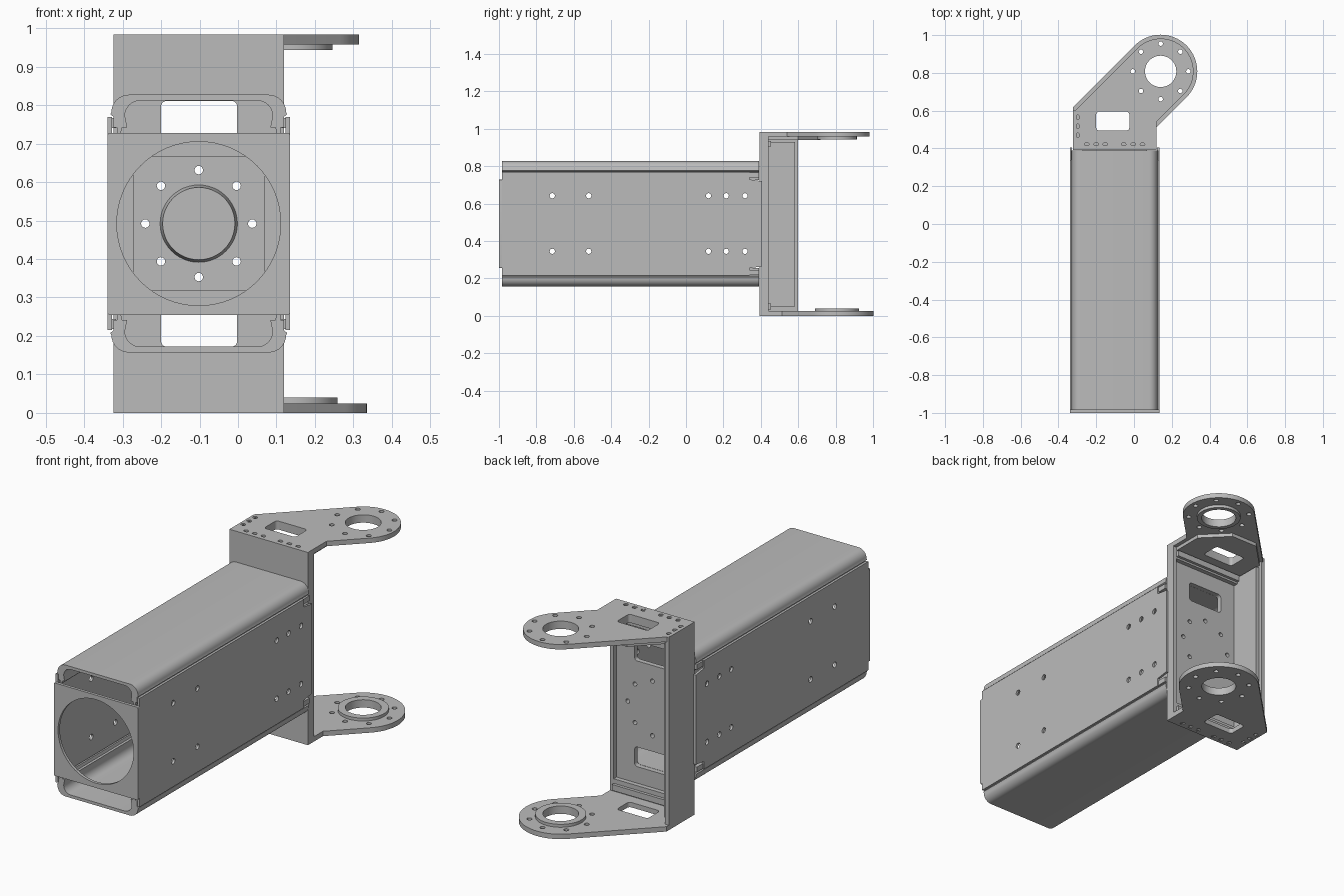
import bpy, bmesh, math
from mathutils import Matrix

if "Cube" in bpy.data.objects:
    bpy.data.objects.remove(bpy.data.objects["Cube"], do_unlink=True)

metal = bpy.data.materials.new("satin_grey_metal")
metal.use_nodes = True
GREY = (0.5, 0.5, 0.5, 1)
metal.diffuse_color = GREY
metal.node_tree.nodes["Principled BSDF"].inputs["Base Color"].default_value = GREY

# Sketch planes: columns send sketch u, v and depth to world axes
PLANES = {
    "x": Matrix(((0, 0, 1), (1, 0, 0), (0, 1, 0))),
    "y": Matrix(((1, 0, 0), (0, 0, 1), (0, 1, 0))),
    "z": Matrix.Identity(3),
}


def arc(cx, cy, r, a0, a1, n=12):
    angles = [math.radians(a0 + (a1 - a0) * i / n) for i in range(n + 1)]
    return [(cx + r * math.cos(a), cy + r * math.sin(a)) for a in angles]


def circle(cx, cy, r, n=48):
    return arc(cx, cy, r, 0, 360, n)[:-1]


def bolt_circle(cx, cy, ring, r):
    return [circle(*p, r, 16) for p in circle(cx, cy, ring, 8)]


def rect(u0, v0, u1, v1, r=0):
    if not r:
        return [(u0, v0), (u1, v0), (u1, v1), (u0, v1)]
    return (arc(u1 - r, v1 - r, r, 0, 90, 6) + arc(u0 + r, v1 - r, r, 90, 180, 6)
            + arc(u0 + r, v0 + r, r, 180, 270, 6) + arc(u1 - r, v0 + r, r, 270, 360, 6))


def plate(name, axis, lo, hi, outline, holes=()):
    """Extrude a flat outline with holes between lo and hi along an axis."""
    curve = bpy.data.curves.new(name, "CURVE")
    curve.dimensions = "2D"
    curve.fill_mode = "BOTH"
    curve.extrude = (hi - lo) / 2
    for loop in [outline, *holes]:
        s = curve.splines.new("POLY")
        s.points.add(len(loop) - 1)
        for p, (u, v) in zip(s.points, loop):
            p.co = (u, v, 0, 1)
        s.use_cyclic_u = True
    temp = bpy.data.objects.new(name + "_sketch", curve)
    bpy.context.collection.objects.link(temp)
    bpy.context.view_layer.update()
    mesh = bpy.data.meshes.new_from_object(temp.evaluated_get(bpy.context.evaluated_depsgraph_get()))
    bpy.data.objects.remove(temp, do_unlink=True)
    bpy.data.curves.remove(curve)
    mesh.transform(Matrix.Translation((0, 0, (lo + hi) / 2)))
    mesh.transform(PLANES[axis].to_4x4())
    return finish(name, mesh)


def finish(name, mesh):
    bm = bmesh.new()
    bm.from_mesh(mesh)
    bmesh.ops.remove_doubles(bm, verts=bm.verts, dist=0.00005)
    bmesh.ops.recalc_face_normals(bm, faces=bm.faces)
    bm.to_mesh(mesh)
    bm.free()
    mesh.name = name
    mesh.materials.clear()
    mesh.materials.append(metal)
    obj = bpy.data.objects.new(name, mesh)
    bpy.context.collection.objects.link(obj)
    bpy.ops.object.select_all(action="DESELECT")
    obj.select_set(True)
    bpy.context.view_layer.objects.active = obj
    bpy.ops.object.shade_smooth_by_angle(angle=math.radians(35))
    return obj


CX, CZ = -0.102, 0.492    # tube centre
HALF = 0.237              # tube half width

# Side walls with bolt holes and notched ends
half_wall = [(0.34, 0.277), (0.34, 0.237), (0.405, 0.228)]
upper = [(-1, 0.232), (-0.985, 0.232), (-0.985, 0.277)] + half_wall
wall = ([(y, CZ + d) for y, d in upper] + [(y, CZ - d) for y, d in reversed(upper)])
wall_holes = [circle(y, z, 0.014, 16)
              for y in (-0.715, -0.52, 0.12, 0.215, 0.315) for z in (0.345, 0.642)]
for side, name in ((-1, "right_wall"), (1, "left_wall")):
    a, b = sorted((CX + side * HALF, CX + side * (HALF - 0.012)))
    plate(name, "x", a, b, wall, wall_holes)

# Front ring plate
plate("front_plate", "y", -1, -0.985, rect(CX - HALF, 0.255, CX + HALF, 0.728, 0.006),
      [circle(CX, CZ, 0.213, 64)])

# Top and bottom channels: rounded shell with hooked legs
right_half = ([(0.186, 0.25), (0.199, 0.25), (0.203, 0.235), (0.212, 0.235), (0.212, 0.25),
               (0.222, 0.25), (0.222, 0.278), (0.23, 0.284)]
              + arc(0.182, 0.29, 0.045, 0, 90, 8))
inner = arc(0.152, 0.28, 0.04, 90, 0, 8)
outer = right_half + [(-x, z) for x, z in reversed(right_half)]
shell = outer + [(-x, z) for x, z in reversed(inner)] + inner
for s, name in ((1, "top_channel"), (-1, "bottom_channel")):
    plate(name, "y", -0.985, 0.39, [(CX + x, CZ + s * z) for x, z in shell])
    # Small retaining clips at the rear corners
    for side in (-1, 1):
        a, b = sorted((CX + side * 0.232, CX + side * 0.215))
        c, d = sorted((CZ + s * 0.248, CZ + s * 0.274))
        plate(name + "_clip", "x", a, b, rect(0.34, c, 0.39, d))

# Upright bracket plate behind the tube
windows = [rect(-0.2, z, -0.002, z + 0.1, 0.015) for z in (0.172, 0.711)]
bolts = bolt_circle(CX, CZ, 0.139, 0.011)
plate("bracket_back", "y", 0.392, 0.417, rect(-0.323, 0.002, 0.12, 0.981), windows + bolts)
plate("mount_pad", "y", 0.382, 0.392, rect(-0.273, 0.318, 0.07, 0.667), bolts)
plate("bracket_side", "x", -0.323, -0.303, rect(0.392, 0.002, 0.6, 0.981))
plate("bracket_lip", "x", 0.1, 0.12, rect(0.392, 0.002, 0.44, 0.981))
plate("side_liner", "x", -0.303, -0.285, rect(0.417, 0.05, 0.583, 0.93))
for z, name in ((0.025, "lower_ledge"), (0.895, "upper_ledge")):
    plate(name, "z", z, z + 0.063, rect(-0.303, 0.417, 0.1, 0.44))
    plate(name + "_step", "z", z + 0.01, z + 0.04, rect(-0.303, 0.44, 0.1, 0.455))

# Tapered centre boss on the mount pad
bm = bmesh.new()
bmesh.ops.create_cone(bm, cap_ends=True, segments=48, radius1=0.101, radius2=0.094, depth=0.035,
                      matrix=Matrix.Translation((CX, 0.367, CZ)) @ Matrix.Rotation(math.pi / 2, 4, "X"))
boss = bpy.data.meshes.new("centre_boss")
bm.to_mesh(boss)
bm.free()
finish("centre_boss", boss)

# Hinge arms with bearing rings
AX, AY = 0.141, 0.808
screw_spots = ([(-0.3, y) for y in (0.47, 0.518, 0.565)]
               + [(x, 0.42) for x in (-0.25, -0.2, -0.152, -0.055, -0.005, 0.045)])
arm_window = rect(-0.2, 0.495, -0.025, 0.595, 0.015)
bore = circle(AX, AY, 0.083)
for name, lo, hi, r, ring_lo, ring_r in (("top_arm", 0.958, 0.983, 0.174, 0.943, 0.105),
                                         ("bottom_arm", 0, 0.025, 0.194, 0.025, 0.118)):
    reach = r * math.sqrt(2)
    outline = ([(-0.323, 0.392), (0.12, 0.392), (0.12, AY + 0.12 - AX - reach)]
               + arc(AX, AY, r, -45, 135, 40)
               + [(-0.323, AY - 0.323 - AX + reach)])
    holes = [bore, arm_window] + bolt_circle(AX, AY, 0.147, 0.012)
    holes += [circle(x, y, 0.012, 16) for x, y in screw_spots]
    plate(name, "z", lo, hi, outline, holes)
    plate(name + "_ring", "z", ring_lo, ring_lo + 0.015, circle(AX, AY, ring_r), [bore])

# Stiffener under the top arm
plate("top_stiffener", "z", 0.94, 0.958,
      [(-0.303, 0.417), (0.1, 0.417), (0.1, 0.6), (-0.02, 0.72), (-0.17, 0.72), (-0.303, 0.587)],
      [arm_window])
